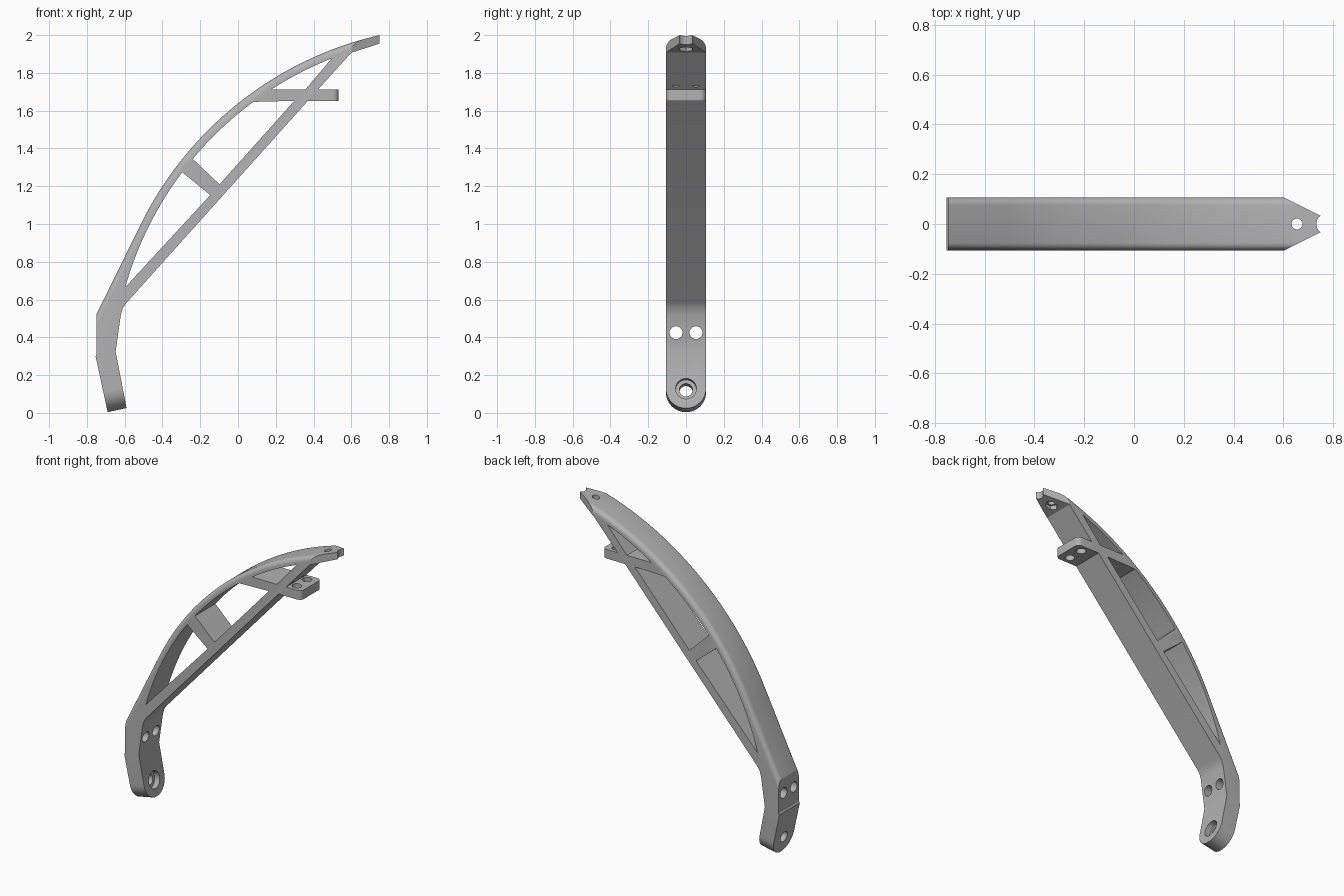
import bpy, bmesh
from math import atan2, cos, sin, pi, radians
from mathutils import Matrix, Vector

if "Cube" in bpy.data.objects:
    bpy.data.objects.remove(bpy.data.objects["Cube"], do_unlink=True)

HALF = 0.106                      # half width of the bracket
CX, CZ, R = 1.171, 0.169, 1.879   # circle of the curved spine
R_IN = R - 0.043

grey = bpy.data.materials.new("plain grey")
grey.use_nodes = True
grey.diffuse_color = (0.45, 0.45, 0.45, 1)
grey.node_tree.nodes["Principled BSDF"].inputs["Base Color"].default_value = (0.45, 0.45, 0.45, 1)


def arc(r, start, end, n=20):
    """Points on the spine circle between the directions of two points."""
    a, b = (atan2(p[1] - CZ, p[0] - CX) for p in (start, end))
    return [(CX + r * cos(a + (b - a) * i / n), CZ + r * sin(a + (b - a) * i / n))
            for i in range(n + 1)]


def circle(r, n=32, x=0, y=0):
    return [(x + r * cos(2 * pi * i / n), y + r * sin(2 * pi * i / n)) for i in range(n)]


def prism(name, points, depth, matrix, round_edge=None):
    """Extrude an outline both ways along local z; optionally round some rim edges."""
    bm = bmesh.new()
    face = bm.faces.new([bm.verts.new((x, y, -depth / 2)) for x, y in points])
    moved = bmesh.ops.extrude_face_region(bm, geom=[face])["geom"]
    bmesh.ops.translate(bm, vec=(0, 0, depth),
                        verts=[v for v in moved if isinstance(v, bmesh.types.BMVert)])
    bmesh.ops.recalc_face_normals(bm, faces=bm.faces)
    if round_edge:
        rim = [e for e in bm.edges if abs(e.verts[0].co.z - e.verts[1].co.z) < 1e-5
               and all(round_edge(v.co) for v in e.verts)]
        bmesh.ops.bevel(bm, geom=rim, offset=0.03, segments=6, profile=0.5,
                        affect='EDGES', clamp_overlap=False)
        bmesh.ops.recalc_face_normals(bm, faces=bm.faces)
    mesh = bpy.data.meshes.new(name)
    bm.to_mesh(mesh)
    bm.free()
    mesh.materials.append(grey)
    ob = bpy.data.objects.new(name, mesh)
    ob.matrix_world = matrix
    bpy.context.collection.objects.link(ob)
    return ob


def at(x, y, z, rot=None):
    return Matrix.Translation((x, y, z)) @ (rot or Matrix())


side = Matrix.Rotation(pi / 2, 4, 'X')
across = Matrix.Rotation(pi / 2, 4, 'Y')
leg_frame = at(-0.661, 0, 0.118, Matrix.Rotation(radians(-101.5), 4, 'Y'))

# Side outline: leg, spine, tip, strut with shelf
spine = arc(R, (-0.52, 0.987), (0.75, 2.0), 40)
outline = [(-0.69, 0.004), (-0.754, 0.3), (-0.748, 0.312), (-0.748, 0.525)] + spine + [
    (0.75, 1.955), (0.6, 1.907), (0.424, 1.712), (0.533, 1.712), (0.533, 1.652),
    (0.37, 1.652), (-0.59, 0.583), (-0.609, 0.555), (-0.62, 0.52), (-0.648, 0.325),
    (-0.59, 0.026)]


def rounded(co):
    p = Vector((co.x - CX, co.y - CZ))
    on_spine = co.y > 0.5 and abs(p.length - R) < 0.004
    corner = (Vector((co.x, co.y)) - Vector((-0.748, 0.525))).length < 1e-3
    return on_spine or corner or abs(co.x - 0.533) < 1e-4


bracket = prism("curved_bracket", outline, 2 * HALF, side, rounded)

cutters = []


def cut(points, depth, matrix):
    cutters.append(prism("cutter", points, depth, matrix))


# Three windows between spine and strut
cut(arc(R_IN, (-0.59, 0.664), (-0.294, 1.273)) + [(-0.147, 1.153)], 1, side)
cut(arc(R_IN, (-0.235, 1.341), (0.077, 1.652)) + [(0.298, 1.652), (-0.098, 1.21)], 1, side)
cut(arc(R_IN, (0.177, 1.712), (0.5, 1.87)) + [(0.356, 1.712)], 1, side)

# Rounded foot with a counterbored hole
half_turn = [(HALF * cos(pi / 2 + pi * i / 24), HALF * sin(pi / 2 + pi * i / 24))
             for i in range(25)]
cut(half_turn + [(0, -0.2), (-0.2, -0.2), (-0.2, 0.2), (0, 0.2)], 0.4, leg_frame)
cut(circle(0.035), 0.4, leg_frame)
cut(circle(0.055), 0.07, leg_frame @ Matrix.Translation((0, 0, -0.05)))

# Paired holes in leg and shelf, and the tapered tip sides
for s in (-1, 1):
    cut(circle(0.034), 0.3, at(-0.69, s * 0.053, 0.425, across))
    cut(circle(0.03), 0.1, at(0.465, s * 0.053, 1.682))
    cut([(0.602, s * 0.107), (0.8, s * 0.008), (0.8, s * 0.2), (0.602, s * 0.2)],
        0.3, at(0, 0, 1.98))

# Tip notch, bolt hole and hexagonal nut pocket
cut(circle(0.042, x=0.775), 0.3, at(0, 0, 1.98))
cut(circle(0.022), 0.3, at(0.655, 0, 1.98))
cut(circle(0.038, 6), 0.06, at(0.655, 0, 1.914))

bpy.ops.object.select_all(action='DESELECT')
bracket.select_set(True)
bpy.context.view_layer.objects.active = bracket
for c in cutters:
    mod = bracket.modifiers.new("cut", 'BOOLEAN')
    mod.object, mod.operation, mod.solver = c, 'DIFFERENCE', 'EXACT'
    bpy.ops.object.modifier_apply(modifier=mod.name)
    bpy.data.objects.remove(c, do_unlink=True)

bpy.ops.object.shade_smooth_by_angle(angle=radians(25))
